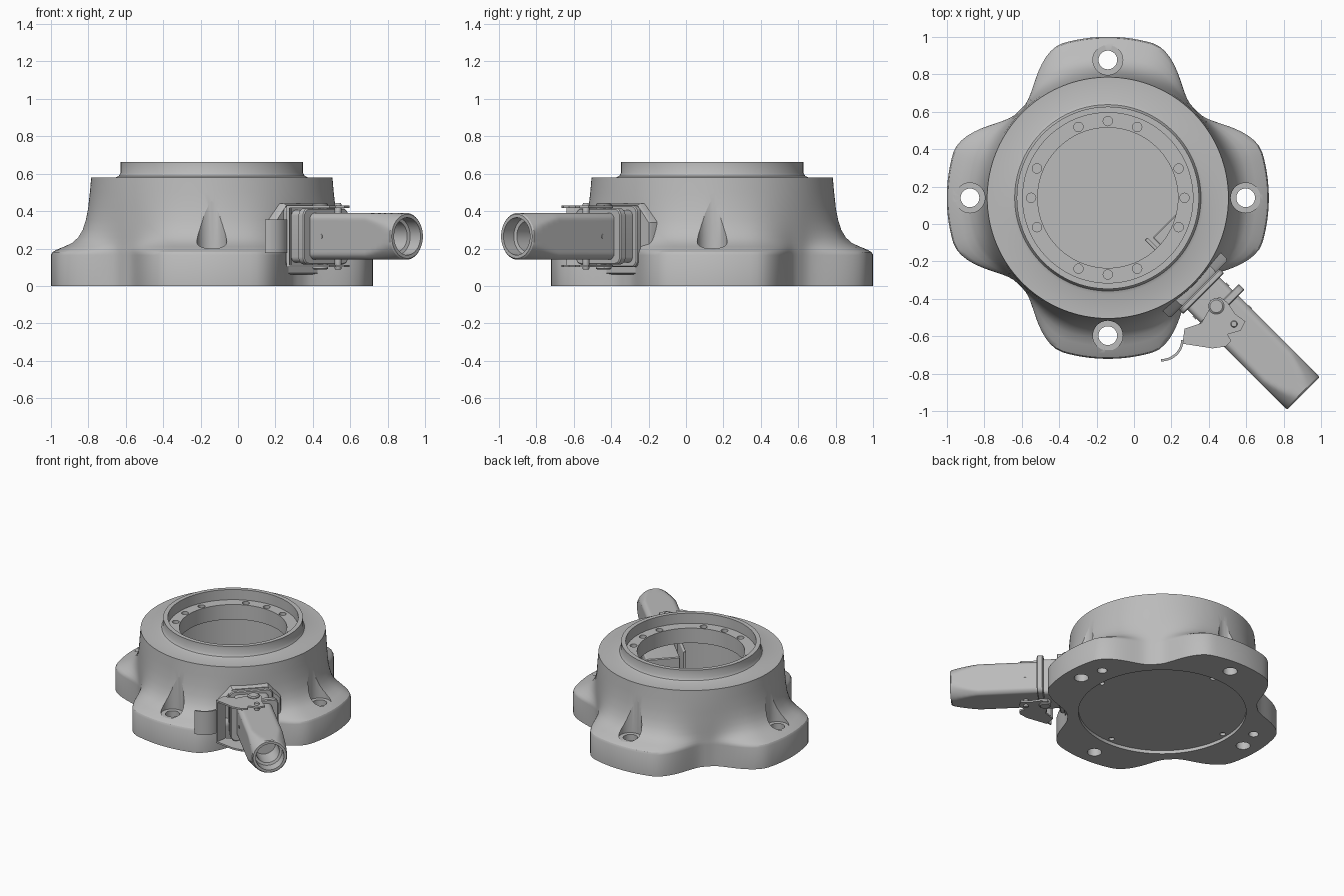
import bpy, bmesh, math
from mathutils import Matrix, Vector

cube = bpy.data.objects.get("Cube")
if cube:
    bpy.data.objects.remove(cube, do_unlink=True)

metal = bpy.data.materials.new("cast grey metal")
metal.use_nodes = True
GREY = (0.5, 0.5, 0.5, 1)
metal.diffuse_color = GREY
metal.node_tree.nodes["Principled BSDF"].inputs["Base Color"].default_value = GREY

CENTRE = Vector((-0.14, 0.14, 0))
BASE = Matrix.Translation(CENTRE)
# Connector frame: local x runs outwards along the front left diagonal
ARM = BASE @ Matrix.Rotation(math.radians(-45), 4, "Z")
MID = 0.265


def finish(name, bm, matrix=None, angle=32):
    bmesh.ops.recalc_face_normals(bm, faces=bm.faces)
    if matrix:
        bm.transform(matrix)
    mesh = bpy.data.meshes.new(name)
    bm.to_mesh(mesh)
    bm.free()
    mesh.materials.append(metal)
    obj = bpy.data.objects.new(name, mesh)
    bpy.context.collection.objects.link(obj)
    smooth(obj, angle)
    return obj


def smooth(obj, angle=32):
    bpy.ops.object.select_all(action="DESELECT")
    bpy.context.view_layer.objects.active = obj
    obj.select_set(True)
    bpy.ops.object.shade_smooth_by_angle(angle=math.radians(angle))


def loft(bm, rings):
    """Skin a stack of equal point rings and cap both ends."""
    loops = [[bm.verts.new(p) for p in ring] for ring in rings]
    n = len(loops[0])
    for a, b in zip(loops, loops[1:]):
        for i in range(n):
            j = (i + 1) % n
            bm.faces.new((a[i], a[j], b[j], b[i]))
    bm.faces.new(loops[0])
    bm.faces.new(loops[-1])


def circle(r, z, n, x=0, y=0):
    steps = [math.tau * i / n for i in range(n)]
    return [(x + r * math.cos(a), y + r * math.sin(a), z) for a in steps]


def turned(bm, profile, x=0, y=0, n=32):
    loft(bm, [circle(r, z, n, x, y) for r, z in profile])


def prism(bm, points, z0, z1):
    loft(bm, [[(x, y, z) for x, y in points] for z in (z0, z1)])


def cut(obj, bm):
    cutter = finish("cutter", bm, BASE)
    cutter.hide_render = True
    mod = obj.modifiers.new("cut", "BOOLEAN")
    mod.operation, mod.solver, mod.object = "DIFFERENCE", "EXACT", cutter
    bpy.context.view_layer.objects.active = obj
    bpy.ops.object.modifier_apply(modifier=mod.name)
    bpy.data.objects.remove(cutter, do_unlink=True)


def rounded(w, h, r, n=6):
    """Rounded rectangle centred on zero, with half sizes w and h."""
    pts = []
    for k, (sx, sy) in enumerate(((1, 1), (-1, 1), (-1, -1), (1, -1))):
        for i in range(n + 1):
            a = math.pi / 2 * (k + i / n)
            pts.append((sx * (w - r) + r * math.cos(a), sy * (h - r) + r * math.sin(a)))
    return pts


def block(name, u0, u1, w, h, r, v=0, z=MID, edge=0.006):
    """Rounded block along the connector axis."""
    bm = bmesh.new()
    rows = ((u0, edge), (u0 + edge, 0), (u1 - edge, 0), (u1, edge))
    loft(bm, [[(u, v + a, z + b) for a, b in rounded(w - e, h - e, r - e)] for u, e in rows])
    return finish(name, bm, ARM)


# Housing: four-lobed foot blending into a round neck, hollow inside
def lobe(a):
    t = abs((math.degrees(a) + 45) % 90 - 45)
    s = min(max((t - 16) / 27, 0), 1)
    return 0.196 * (1 - s * s * (3 - 2 * s))


SECTION = [  # radius, height, lobe weight
    (0.3, 0.025, 0), (0.585, 0.025, 0), (0.585, 0, 0), (0.665, 0, 1), (0.665, 0.165, 1),
    (0.665, 0.18, 0.96), (0.664, 0.192, 0.86), (0.663, 0.21, 0.66), (0.662, 0.23, 0.45),
    (0.661, 0.26, 0.29), (0.66, 0.3, 0.17), (0.658, 0.35, 0.09), (0.655, 0.42, 0.03),
    (0.652, 0.5, 0), (0.645, 0.58, 0), (0.515, 0.58, 0), (0.498, 0.587, 0), (0.487, 0.605, 0),
    (0.487, 0.663, 0), (0.455, 0.663, 0), (0.455, 0.585, 0), (0.375, 0.585, 0),
    (0.375, 0.47, 0), (0.55, 0.47, 0), (0.55, 0.06, 0), (0.3, 0.06, 0)]
SEGMENTS = 144
bm = bmesh.new()
rings = []
for r, z, w in SECTION:
    ring = []
    for i in range(SEGMENTS):
        a = math.tau * (i + 0.5) / SEGMENTS
        d = r + w * lobe(a)
        ring.append((d * math.cos(a), d * math.sin(a), z))
    rings.append(ring)
loft(bm, rings)
housing = finish("housing", bm, BASE)

# Bolt holes with deep pockets, ledge screw holes, dowel and cover holes
bolts, screws = bmesh.new(), bmesh.new()
for k in range(4):
    a = k * math.pi / 2
    c, s = math.cos(a), math.sin(a)
    turned(bolts, [(0.05, -0.1), (0.05, 0.2), (0.08, 0.2), (0.08, 0.54)], 0.737 * c, 0.737 * s, 40)
    turned(screws, [(0.02, -0.1), (0.02, 0.045)], 0.55 * c, 0.55 * s, 20)
    for off in (-22.5, 0, 22.5):
        b = a + math.radians(off)
        turned(screws, [(0.025, 0.53), (0.025, 0.62)], 0.41 * math.cos(b), 0.41 * math.sin(b), 20)
for side in (-1, 1):
    turned(screws, [(0.035, -0.1), (0.035, 0.1)], side * 0.69, 0.17, 24)
cut(housing, bolts)
cut(housing, screws)
smooth(housing)

# Connector seat, neck and flanges
bm = bmesh.new()
seat = [(-0.22, 0.06), (0.22, 0.06), (0.22, 0.34), (0.13, 0.44), (-0.13, 0.44), (-0.22, 0.34)]
loft(bm, [[(u, v * k, MID + (z - MID) * k) for v, z in seat]
          for u, k in ((0.57, 1), (0.675, 1), (0.69, 0.96))])
finish("connector_seat", bm, ARM)
block("connector_neck", 0.66, 0.83, 0.122, 0.14, 0.03)
block("neck_flange", 0.69, 0.725, 0.155, 0.165, 0.04)
block("hood_flange", 0.82, 0.865, 0.17, 0.15, 0.04)

# Hood: square bar turned to a round mouth with a stepped bore
N = 96
bm = bmesh.new()
rows = [(0.85, 0.16), (1.28, 0.16), (1.32, 0.154), (1.36, 0.147), (1.4, 0.14), (1.44, 0.132),
        (1.47, 0.125), (1.478, 0.118), (1.478, 0.1), (1.4, 0.1), (1.395, 0.082), (1.25, 0.082)]
rings = []
for u, cone in rows:
    ring = []
    for i in range(N):
        a = math.tau * i / N
        c, s = math.cos(a), math.sin(a)
        d = min(0.124 / max(abs(c), abs(s)), cone)
        ring.append((u, d * c, MID + d * s))
    rings.append(ring)
loft(bm, rings)
finish("connector_hood", bm, ARM, 25)

# Small screws on both flat sides of the connector
for u in (0.78, 0.95):
    for side in (-1, 1):
        bm = bmesh.new()
        turned(bm, [(0.012, 0), (0.012, 0.004)], n=16)
        turn = Matrix.Rotation(-side * math.pi / 2, 4, "X")
        finish("side_screw", bm, ARM @ Matrix.Translation((u, side * 0.123, MID)) @ turn)

# Locking lever: mirrored cheek plates with pivots, joined by a bar and a curled tab
CHEEK = [(0.26, -0.64), (0.42, -0.665), (0.49, -0.655), (0.52, -0.625), (0.5, -0.59), (0.57, -0.57),
         (0.595, -0.52), (0.54, -0.48), (0.5, -0.42), (0.46, -0.39), (0.41, -0.41), (0.4, -0.46),
         (0.36, -0.53), (0.27, -0.56)]
for side, label in ((1, "upper"), (-1, "lower")):
    def level(d):
        return MID + side * d
    bm = bmesh.new()
    prism(bm, CHEEK, level(0.152), level(0.165))
    finish(label + "_lever_cheek", bm)
    for x, y, r in ((0.44, -0.44, 0.042), (0.535, -0.535, 0.018)):
        bm = bmesh.new()
        turned(bm, [(r, level(0.12)), (r, level(0.172)), (r * 0.8, level(0.178))], x, y)
        finish(label + "_lever_pivot", bm)

bm = bmesh.new()
prism(bm, [(0.26, -0.64), (0.275, -0.64), (0.285, -0.56), (0.27, -0.56)], MID - 0.152, MID + 0.152)
finish("lever_bar", bm)
arc = [math.radians(d) for d in range(0, -91, -10)]
outer = [(0.145 + 0.12 * math.cos(a), -0.62 + 0.115 * math.sin(a)) for a in arc]
inner = [(0.145 + 0.107 * math.cos(a), -0.62 + 0.102 * math.sin(a)) for a in reversed(arc)]
bm = bmesh.new()
prism(bm, outer + inner, MID - 0.09, MID + 0.09)
finish("lever_tab", bm)

# Terminal block and partition inside the cavity
block("terminal_block", 0.32, 0.56, 0.12, 0.15, 0.01, v=0.14, z=0.24)
block("partition", 0.3, 0.54, 0.01, 0.19, 0.008, v=-0.01, z=0.25, edge=0.002)
